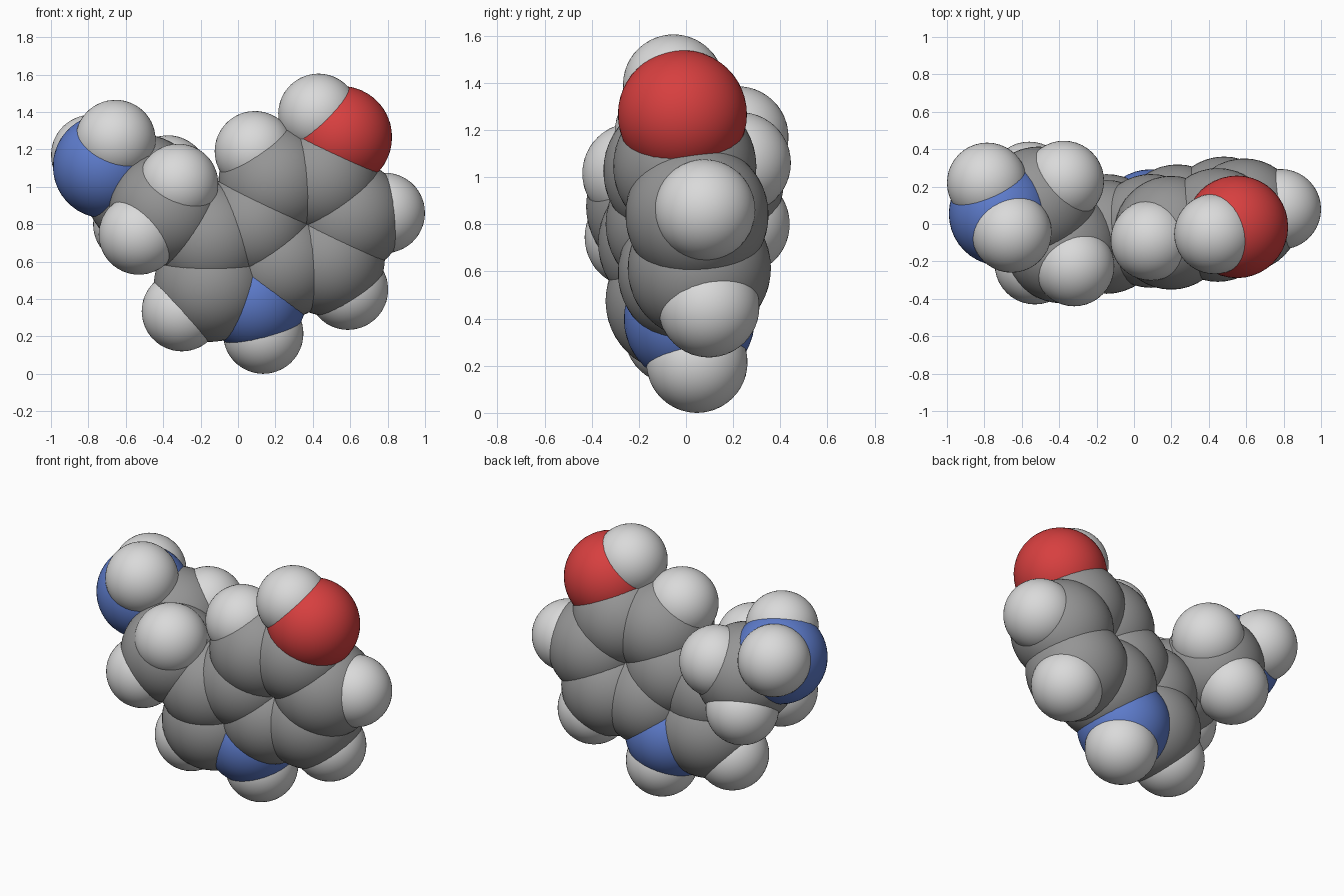
import bpy
from math import cos, sin, radians
from mathutils import Vector

cube = bpy.data.objects.get("Cube")
if cube:
    bpy.data.objects.remove(cube, do_unlink=True)


def make_material(name, colour):
    mat = bpy.data.materials.new(name)
    mat.use_nodes = True
    mat.diffuse_color = (*colour, 1)
    mat.node_tree.nodes["Principled BSDF"].inputs["Base Color"].default_value = (*colour, 1)
    return mat


# Each kind of atom: sphere radius and material
KINDS = {
    "carbon": (0.304, make_material("mid grey", (0.30, 0.30, 0.30))),
    "hydrogen": (0.215, make_material("light grey", (0.70, 0.70, 0.70))),
    "nitrogen": (0.278, make_material("blue", (0.11, 0.20, 0.60))),
    "oxygen": (0.274, make_material("red", (0.68, 0.05, 0.05))),
}


def atom(kind, place, position):
    radius, mat = KINDS[kind]
    bpy.ops.mesh.primitive_ico_sphere_add(subdivisions=4, radius=radius, location=position)
    ball = bpy.context.object
    ball.name = f"{place}_{kind}"
    ball.data.materials.append(mat)
    bpy.ops.object.shade_smooth()


def in_plane(x, z):
    """Point on the slightly tilted plane that holds both rings."""
    return Vector((x, 0.05 + 0.178 * x - 0.129 * z, z))


def around(centre, radius, angle):
    a = radians(angle)
    return in_plane(centre[0] + radius * cos(a), centre[1] + radius * sin(a))


# Six-sided ring of carbons
SIX = (0.34, 0.82)
for i in range(6):
    atom("carbon", f"six_ring_{i}", around(SIX, 0.25, 4.5 + 60 * i))

# Rest of the five-sided ring, sharing one edge with the six-sided ring
FIVE = (0.023, 0.598)
for i, kind in enumerate(("carbon", "carbon", "nitrogen")):
    atom(kind, f"five_ring_{i}", around(FIVE, 0.21, 144 + 72 * i))

# Flat outer atoms attached to the rings
atom("hydrogen", "right_ring", in_plane(0.785, 0.86))
atom("hydrogen", "lower_right_ring", in_plane(0.588, 0.45))
atom("hydrogen", "upper_ring", in_plane(0.09, 1.19))
atom("hydrogen", "bottom_ring", in_plane(0.135, 0.215))
atom("hydrogen", "lower_left_ring", in_plane(-0.30, 0.335))
atom("oxygen", "top", in_plane(0.55, 1.265))
atom("hydrogen", "top", in_plane(0.43, 1.39))

# Side chain: two carbons and a nitrogen, each with a pair of hydrogens
CHAIN = [
    ("carbon", "inner_chain", (-0.385, -0.12, 0.875),
     ((-0.32, -0.225, 1.015), (-0.53, -0.215, 0.745))),
    ("carbon", "outer_chain", (-0.51, 0.11, 0.975),
     ((-0.375, 0.23, 1.06), (-0.56, 0.225, 0.80))),
    ("nitrogen", "chain_end", (-0.712, 0.055, 1.11),
     ((-0.655, -0.045, 1.25), (-0.785, 0.22, 1.17))),
]
for kind, place, centre, pair in CHAIN:
    atom(kind, place, centre)
    for side, position in zip(("first", "second"), pair):
        atom("hydrogen", f"{place}_{side}", position)
